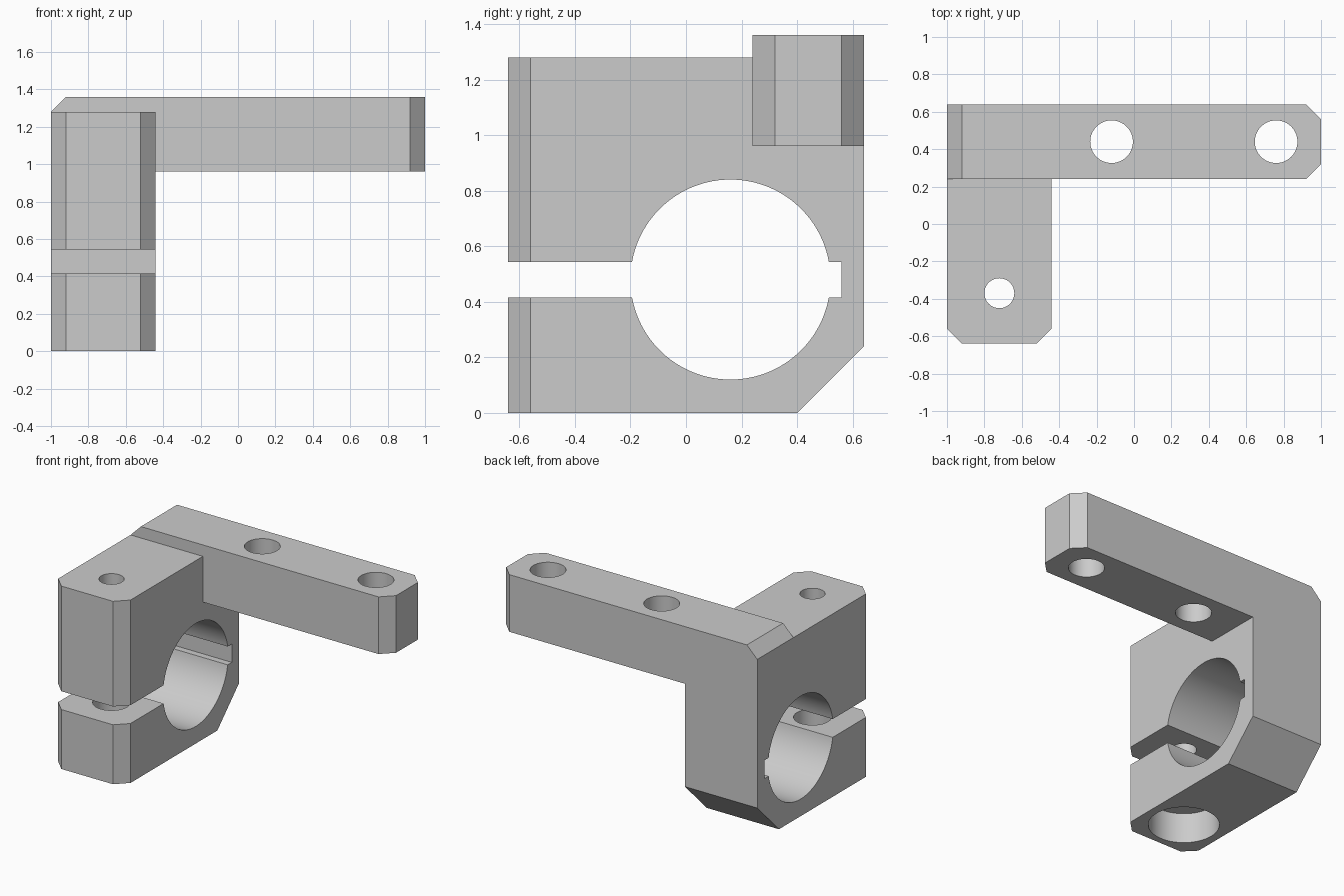
import bpy, bmesh
from math import sin, cos, pi, asin, radians

if "Cube" in bpy.data.objects:
    bpy.data.objects.remove(bpy.data.objects["Cube"])


def prism(name, profile, to_3d, direction, chamfer_edge, chamfer=0.08):
    """Extrude a 2D profile and chamfer the edges picked by chamfer_edge."""
    bm = bmesh.new()
    face = bm.faces.new([bm.verts.new(to_3d(a, b)) for a, b in profile])
    new = bmesh.ops.extrude_face_region(bm, geom=[face], use_keep_orig=True)["geom"]
    bmesh.ops.translate(bm, vec=direction,
                        verts=[g for g in new if isinstance(g, bmesh.types.BMVert)])
    bmesh.ops.recalc_face_normals(bm, faces=bm.faces)
    edges = [e for e in bm.edges if chamfer_edge(*e.verts)]
    bmesh.ops.bevel(bm, geom=edges, offset=chamfer, offset_type='OFFSET',
                    segments=1, profile=0.5, affect='EDGES')
    bmesh.ops.recalc_face_normals(bm, faces=bm.faces)
    mesh = bpy.data.meshes.new(name)
    bm.to_mesh(mesh)
    bm.free()
    obj = bpy.data.objects.new(name, mesh)
    bpy.context.collection.objects.link(obj)
    return obj


def combine(target, other, operation):
    """Apply a boolean and discard the helper object."""
    mod = target.modifiers.new(operation.lower(), 'BOOLEAN')
    mod.operation, mod.object, mod.solver = operation, other, 'EXACT'
    other.hide_render = True
    bpy.context.view_layer.objects.active = target
    bpy.ops.object.modifier_apply(modifier=mod.name)
    bpy.data.objects.remove(other, do_unlink=True)


def drill(target, x, y, r, z0, z1):
    bpy.ops.mesh.primitive_cylinder_add(vertices=64, radius=r, depth=z1 - z0,
                                        location=(x, y, (z0 + z1) / 2))
    combine(target, bpy.context.object, 'DIFFERENCE')


# Clamp block: side outline running in through the slot and around the bore
CY, CZ, R, GAP = 0.16, 0.48, 0.36, 0.064
a0 = asin(GAP / R)
N = 48


def arc(start, end):
    return [(CY + R * cos(start + (end - start) * i / N),
             CZ + R * sin(start + (end - start) * i / N)) for i in range(N + 1)]


outline = [(-0.64, 0), (0.4, 0), (0.64, 0.24), (0.64, 1.28), (-0.64, 1.28),
           (-0.64, CZ + GAP)]
outline += arc(pi - a0, a0)
outline += [(0.56, CZ + GAP), (0.56, CZ - GAP)]
outline += arc(-a0, a0 - pi)
outline += [(-0.64, CZ - GAP)]

bracket = prism("clamp_bracket", outline, lambda y, z: (-1, y, z), (0.56, 0, 0),
                lambda v, w: all(abs(p.co.y + 0.64) < 1e-4 for p in (v, w))
                and abs(v.co.x - w.co.x) < 1e-4)

# Arm: front outline with the sloped top corner, end corners chamfered
arm = prism("arm", [(-1, 0.96), (1, 0.96), (1, 1.36), (-0.92, 1.36), (-1, 1.28)],
            lambda x, z: (x, 0.24, z), (0, 0.4, 0),
            lambda v, w: all(abs(p.co.x - 1) < 1e-4 for p in (v, w))
            and abs(v.co.y - w.co.y) < 1e-4)
combine(bracket, arm, 'UNION')

# Arm mounting holes
for x in (-0.12, 0.76):
    drill(bracket, x, 0.44, 0.114, 0.9, 1.5)

# Clamp screw: thread hole, clearance hole and counterbore
for r, z0, z1 in ((0.08, CZ, 1.5), (0.12, 0.1, CZ), (0.224, -0.1, 0.21)):
    drill(bracket, -0.72, -0.37, r, z0, z1)

bpy.ops.object.select_all(action='DESELECT')
bracket.select_set(True)
bpy.context.view_layer.objects.active = bracket
bpy.ops.object.shade_smooth_by_angle(angle=radians(20))
